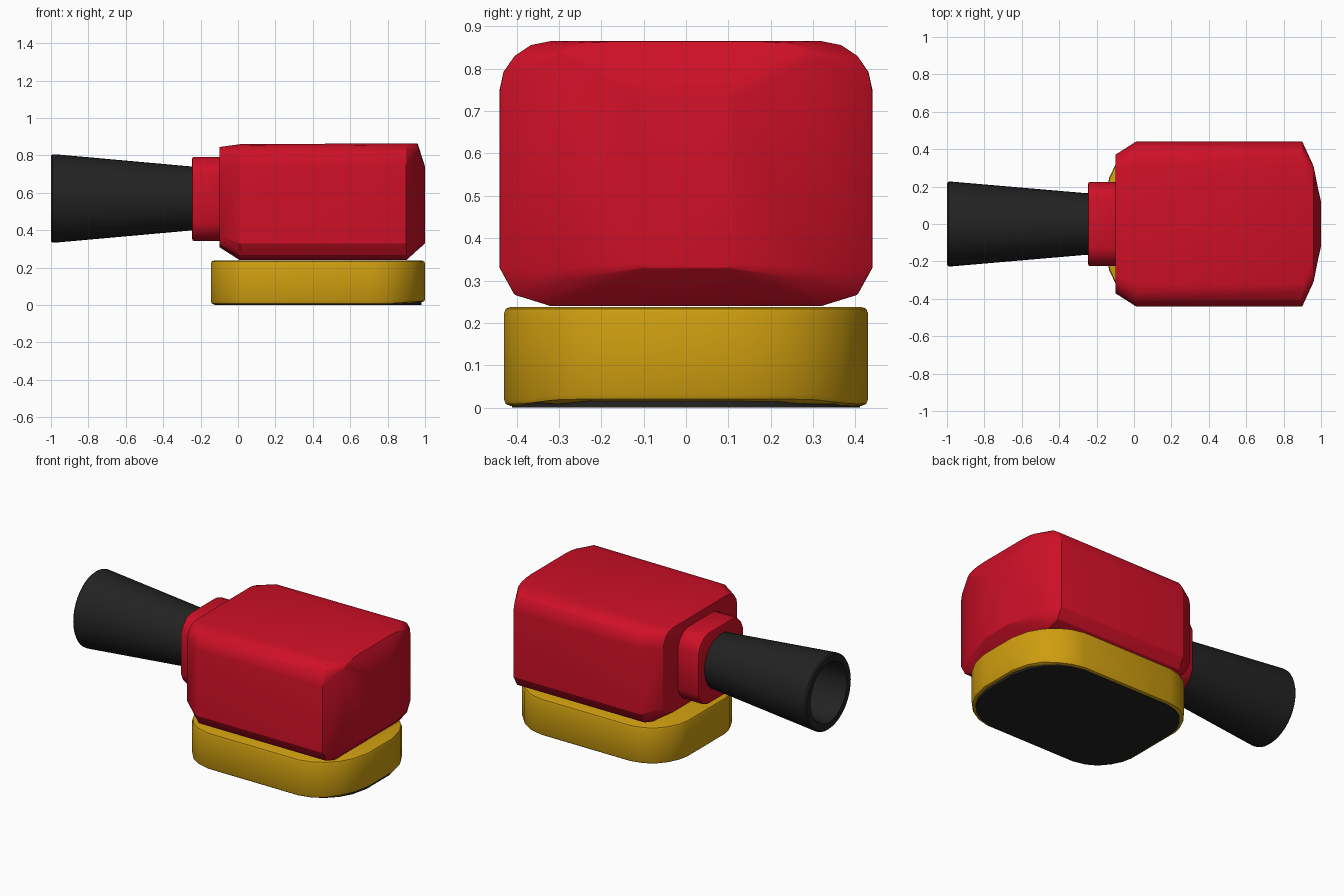
import bpy, bmesh, math

cube = bpy.data.objects.get("Cube")
if cube:
    bpy.data.objects.remove(cube, do_unlink=True)


def material(name, colour):
    m = bpy.data.materials.new(name)
    m.use_nodes = True
    m.diffuse_color = (*colour, 1)
    m.node_tree.nodes["Principled BSDF"].inputs["Base Color"].default_value = (*colour, 1)
    return m


red = material("red", (0.62, 0.005, 0.02))
gold = material("gold", (0.62, 0.34, 0.005))
black = material("black", (0.016, 0.016, 0.016))


def finish(bm, name, mat, bevel=0, angle=25):
    bmesh.ops.recalc_face_normals(bm, faces=bm.faces)
    mesh = bpy.data.meshes.new(name)
    bm.to_mesh(mesh)
    bm.free()
    mesh.materials.append(mat)
    ob = bpy.data.objects.new(name, mesh)
    bpy.context.collection.objects.link(ob)
    bpy.ops.object.select_all(action="DESELECT")
    ob.select_set(True)
    bpy.context.view_layer.objects.active = ob
    if bevel:
        mod = ob.modifiers.new("Soft edges", "BEVEL")
        mod.width = bevel
        mod.segments = 2
        mod.limit_method = "ANGLE"
        mod.angle_limit = math.radians(40)
        bpy.ops.object.modifier_apply(modifier=mod.name)
    bpy.ops.object.shade_smooth_by_angle(angle=math.radians(angle))
    return ob


def extrude(outline, axis_offset):
    """Prism from a closed outline, swept by the offset vector."""
    bm = bmesh.new()
    face = bm.faces.new([bm.verts.new(p) for p in outline])
    top = bmesh.ops.extrude_face_region(bm, geom=[face])["geom"]
    bmesh.ops.translate(bm, vec=axis_offset,
                        verts=[v for v in top if isinstance(v, bmesh.types.BMVert)])
    return bm


# Body: hull over cross-sections (x, half width, bottom, top, corner width, top drop, bottom rise)
sections = [
    (-0.10, 0.37, 0.31, 0.845, 0.10, 0.10, 0.06),
    (0.01, 0.44, 0.24, 0.86, 0.12, 0.11, 0.09),
    (0.90, 0.44, 0.24, 0.865, 0.12, 0.12, 0.09),
    (0.96, 0.31, 0.295, 0.865, 0.14, 0.04, 0.03),
    (1.00, 0.11, 0.33, 0.74, 0.02, 0.02, 0.01),
]
bm = bmesh.new()
for x, w, lo, hi, cw, drop, rise in sections:
    for side in (-1, 1):
        for i in range(5):
            a = i / 4 * math.pi / 2
            y = side * (w - cw + cw * math.cos(a))
            bm.verts.new((x, y, hi - drop + drop * math.sin(a)))
            if i % 2 == 0:
                bm.verts.new((x, y, lo + rise - rise * math.sin(a)))
hull = bmesh.ops.convex_hull(bm, input=bm.verts)
loose = {v for v in hull["geom_interior"] if isinstance(v, bmesh.types.BMVert)}
bmesh.ops.delete(bm, geom=list(loose), context="VERTS")
bmesh.ops.dissolve_limit(bm, angle_limit=math.radians(1), verts=bm.verts, edges=bm.edges)
finish(bm, "body", red, bevel=0.008, angle=24)

# Collar: chamfered block between body and handle
quarter = [(0.225, 0.13), (0.205, 0.175), (0.17, 0.21), (0.125, 0.225)]
ring = [(s * y, z) for s, pts in ((1, quarter), (-1, quarter[::-1])) for y, z in pts]
ring += [(-y, -z) for y, z in ring]
finish(extrude([(-0.245, y, 0.568 + z) for y, z in ring], (0.17, 0, 0)),
       "collar", red, bevel=0.01)

# Handle: flared hollow tube, revolved around x
profile = [(-0.22, 0.17), (-0.26, 0.172), (-0.975, 0.236), (-0.992, 0.236), (-1.0, 0.228),
           (-1.0, 0.19), (-0.99, 0.182), (-0.4, 0.135), (-0.4, 0)]
bm = bmesh.new()
verts = [bm.verts.new((x, 0, r)) for x, r in profile]
edges = [bm.edges.new(pair) for pair in zip(verts, verts[1:])]
bmesh.ops.spin(bm, geom=verts + edges, cent=(0, 0, 0), axis=(1, 0, 0),
               angle=math.tau, steps=40, use_merge=True)
bmesh.ops.remove_doubles(bm, verts=bm.verts, dist=0.0005)
for v in bm.verts:
    v.co.y *= 0.96
    v.co.z += 0.57
finish(bm, "handle", black, angle=35)

# Base: rounded plate with a slightly raised nose
half = [(-0.145, 0.19), (-0.132, 0.25), (-0.10, 0.315), (-0.05, 0.375), (0.01, 0.41),
        (0.09, 0.43), (0.72, 0.43), (0.80, 0.41), (0.87, 0.37), (0.93, 0.31),
        (0.975, 0.23), (1.0, 0.12)]
plan = half + [(x, -y) for x, y in reversed(half)]
bm = extrude([(x, y, 0.004) for x, y in plan], (0, 0, 0.234))
for v in bm.verts:
    if v.co.z < 0.1 and v.co.x > 0.9:
        v.co.z += 0.012
finish(bm, "base", gold, bevel=0.016)

# Sole: dark plate under the base
sole = [(0.43 + (x - 0.43) * 0.965, y * 0.955, 0) for x, y in plan]
finish(extrude(sole, (0, 0, 0.025)), "sole", black)
